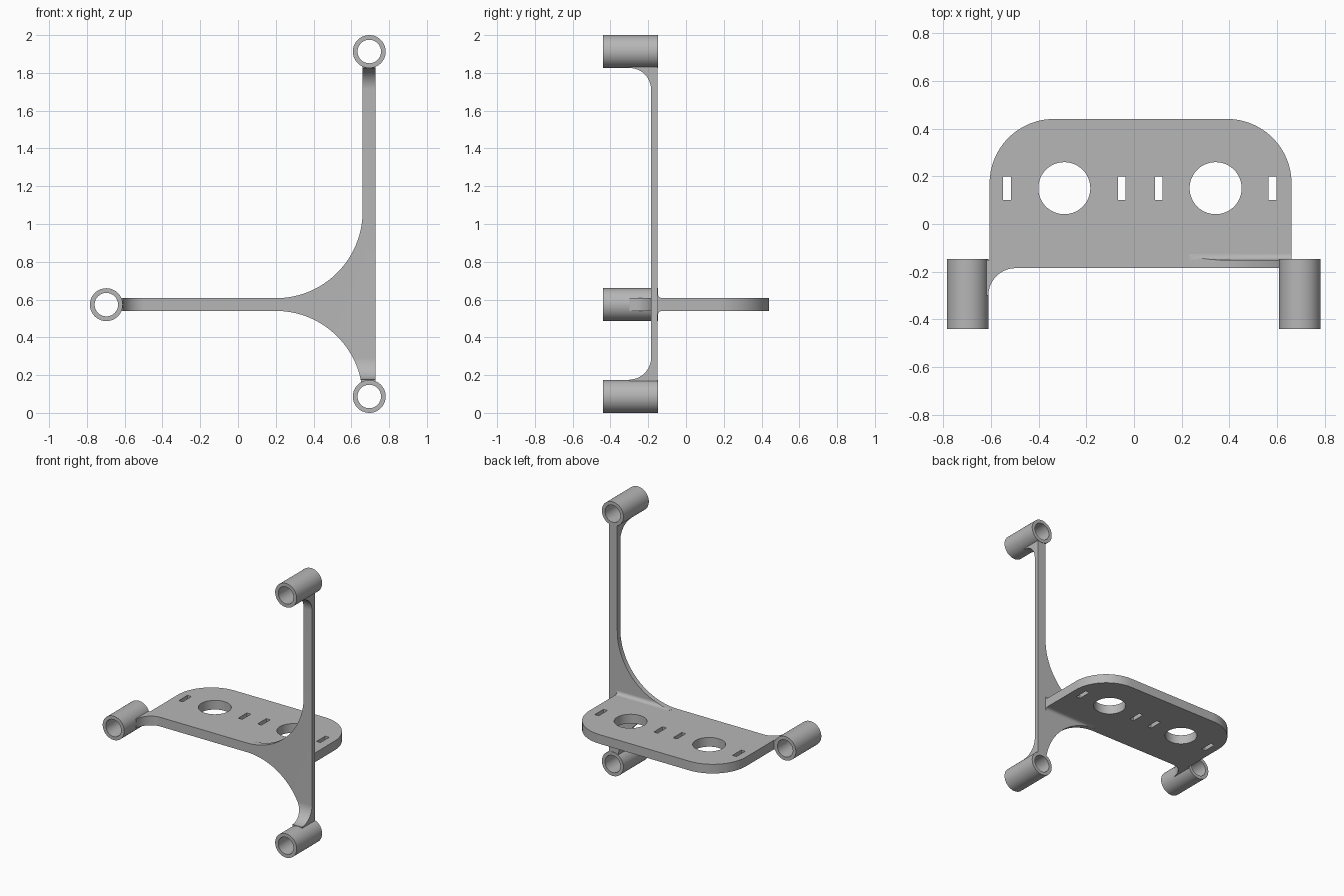
import bpy, bmesh
from math import cos, sin, radians, pi

if "Cube" in bpy.data.objects:
    bpy.data.objects.remove(bpy.data.objects["Cube"], do_unlink=True)

grey = bpy.data.materials.new("plain grey")
grey.use_nodes = True
colour = (0.47, 0.47, 0.47, 1)
grey.diffuse_color = colour
grey.node_tree.nodes["Principled BSDF"].inputs["Base Color"].default_value = colour


def arc(cx, cy, r, start, end, steps=24):
    angles = [radians(start + (end - start) * i / steps) for i in range(steps + 1)]
    return [(cx + r * cos(a), cy + r * sin(a)) for a in angles]


def to_object(name, bm):
    bmesh.ops.recalc_face_normals(bm, faces=bm.faces)
    mesh = bpy.data.meshes.new(name)
    bm.to_mesh(mesh)
    bm.free()
    mesh.materials.append(grey)
    obj = bpy.data.objects.new(name, mesh)
    bpy.context.collection.objects.link(obj)
    return obj


def prism(name, outline, axis, low, high):
    """Extrude a 2D outline along one axis."""
    bm = bmesh.new()
    place = {"x": lambda a, b, t: (t, a, b),
             "y": lambda a, b, t: (a, t, b),
             "z": lambda a, b, t: (a, b, t)}[axis]
    ends = [[bm.verts.new(place(a, b, t)) for a, b in outline] for t in (low, high)]
    for ring in ends:
        bm.faces.new(ring)
    n = len(outline)
    for i in range(n):
        j = (i + 1) % n
        bm.faces.new((ends[0][i], ends[0][j], ends[1][j], ends[1][i]))
    return to_object(name, bm)


def combine(obj, tool, operation):
    """Apply a boolean and discard the tool."""
    mod = obj.modifiers.new("cut", "BOOLEAN")
    mod.operation, mod.solver, mod.object = operation, "EXACT", tool
    bpy.context.view_layer.objects.active = obj
    bpy.ops.object.modifier_apply(modifier=mod.name)
    bpy.data.objects.remove(tool, do_unlink=True)


def tube(name, x, z, front=-0.44, back=-0.147, outer=0.087, inner=0.062, sides=64):
    bm = bmesh.new()
    section = [(outer, front), (outer, back), (inner, back), (inner, front)]
    rings = [[bm.verts.new((x + r * cos(2 * pi * i / sides), y, z + r * sin(2 * pi * i / sides)))
              for i in range(sides)] for r, y in section]
    for k in range(4):
        a, b = rings[k], rings[(k + 1) % 4]
        for i in range(sides):
            j = (i + 1) % sides
            bm.faces.new((a[i], a[j], b[j], b[i]))
    return to_object(name, bm)


# Three mounting tubes
parts = [tube("upper_tube", 0.695, 1.913),
         tube("lower_tube", 0.695, 0.087),
         tube("side_tube", -0.697, 0.573)]

# Upright web with curved gussets, flared forward at both tubes
web_outline = ([(0.727, 0.16), (0.727, 1.842), (0.66, 1.842)]
               + arc(0.2, 1.067, 0.46, 0, -90)
               + arc(0.2, 0.08, 0.46, 90, 10))
web = prism("upright_web", web_outline, "y", -0.35, -0.1)
side_outline = ([(-0.15, 0.1), (-0.15, 1.9), (-0.3, 1.9)]
                + arc(-0.3, 1.711, 0.115, 90, 0)
                + arc(-0.3, 0.292, 0.115, 0, -90)
                + [(-0.3, 0.1)])
combine(web, prism("web_side", side_outline, "x", 0, 1), "INTERSECT")
parts.append(web)

# Shelf with rounded back corners and a flare into the side tube
shelf_outline = ([(0.66, -0.185)]
                 + arc(0.39, 0.17, 0.27, 0, 90)
                 + arc(-0.335, 0.17, 0.27, 90, 180)
                 + [(-0.605, -0.15), (-0.626, -0.15), (-0.626, -0.3)]
                 + arc(-0.495, -0.3, 0.115, 180, 90))
shelf = prism("shelf", shelf_outline, "z", 0.54, 0.607)

# Round holes and strap slots through the shelf
for x in (-0.292, 0.342):
    hole = arc(x, 0.15, 0.109, 0, 354, 59)
    combine(shelf, prism("hole_cutter", hole, "z", 0.4, 0.8), "DIFFERENCE")
for x in (-0.532, -0.052, 0.104, 0.58):
    slot = [(x - 0.016, 0.1), (x + 0.016, 0.1), (x + 0.016, 0.2), (x - 0.016, 0.2)]
    combine(shelf, prism("slot_cutter", slot, "z", 0.4, 0.8), "DIFFERENCE")
parts.append(shelf)

# Small rounded joint where the shelf meets the web
r = 0.025
joint_outline = ([(-0.155, 0.515), (-0.15, 0.515)]
                 + arc(-0.15 + r, 0.54 - r, r, 180, 90, 8)
                 + arc(-0.15 + r, 0.607 + r, r, 270, 180, 8)
                 + [(-0.155, 0.607 + r)])
joint = prism("shelf_joint", joint_outline[1:], "x", 0.23, 0.66)
combine(joint, prism("joint_limit", web_outline, "y", -0.35, 0), "INTERSECT")
parts.append(joint)

# Smooth the curves, keep the edges crisp
bpy.ops.object.select_all(action="DESELECT")
for part in parts:
    part.select_set(True)
bpy.context.view_layer.objects.active = parts[0]
bpy.ops.object.shade_smooth_by_angle(angle=radians(30))
